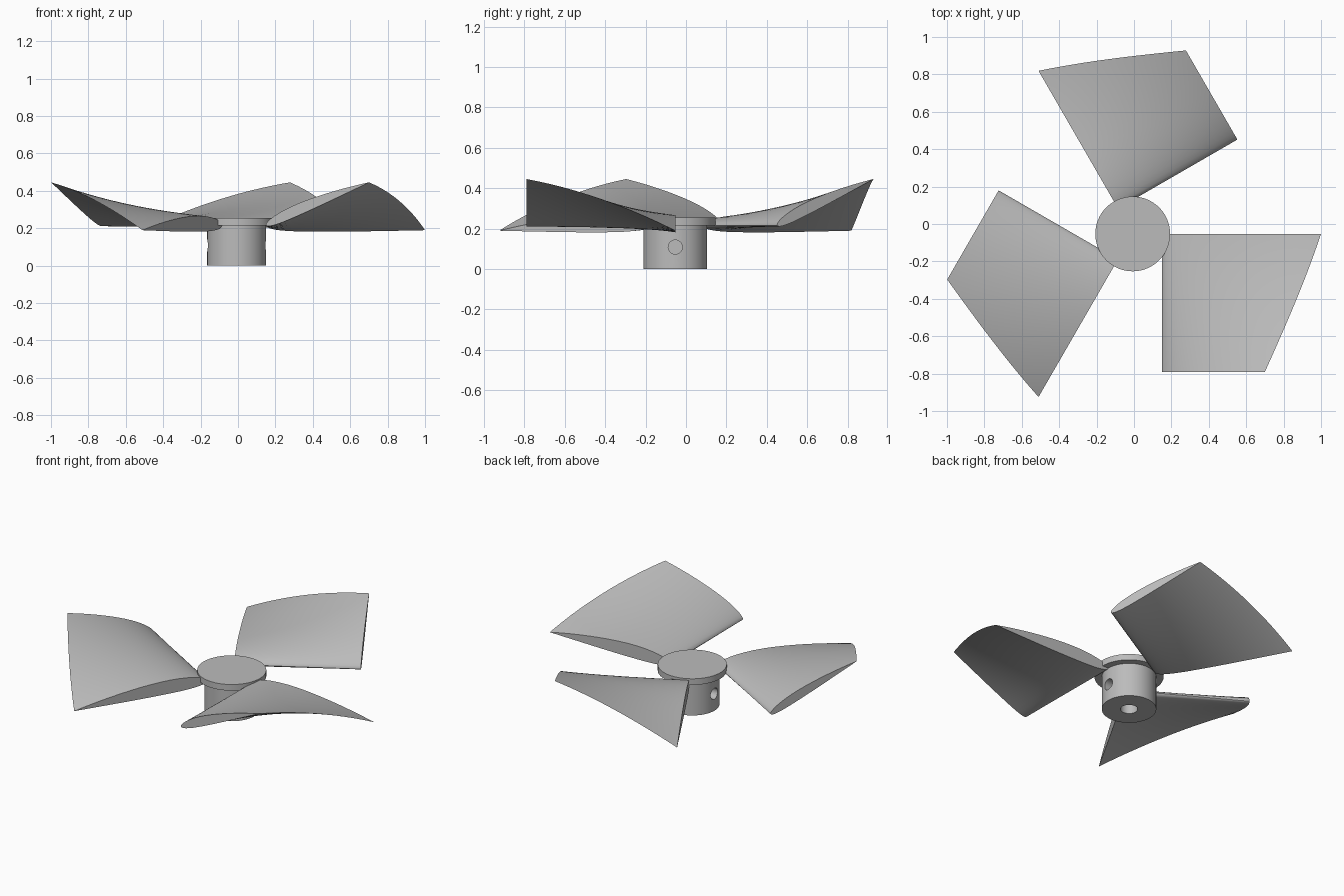
import bpy, bmesh, math
from mathutils import Matrix, Vector

if "Cube" in bpy.data.objects:
    bpy.data.objects.remove(bpy.data.objects["Cube"], do_unlink=True)

CENTRE = Vector((-0.007, -0.053, 0))
DISC_BOTTOM, DISC_TOP = 0.215, 0.254

grey = bpy.data.materials.new("light_grey")
grey.use_nodes = True
grey.diffuse_color = (0.5, 0.5, 0.5, 1)
grey.node_tree.nodes["Principled BSDF"].inputs["Base Color"].default_value = (0.5, 0.5, 0.5, 1)


def make_object(name, bm):
    bmesh.ops.recalc_face_normals(bm, faces=bm.faces)
    mesh = bpy.data.meshes.new(name)
    bm.to_mesh(mesh)
    bm.free()
    mesh.materials.append(grey)
    obj = bpy.data.objects.new(name, mesh)
    bpy.context.collection.objects.link(obj)
    return obj


def activate(obj):
    bpy.ops.object.select_all(action="DESELECT")
    obj.select_set(True)
    bpy.context.view_layer.objects.active = obj


def smooth(obj):
    activate(obj)
    bpy.ops.object.shade_smooth_by_angle(angle=math.radians(35))


def cylinder(name, radius, start, end, sides=64):
    """Cylinder between two points given relative to the hub axis."""
    start, end = Vector(start), Vector(end)
    axis = end - start
    turn = axis.to_track_quat("Z", "Y").to_matrix().to_4x4()
    bm = bmesh.new()
    bmesh.ops.create_cone(bm, cap_ends=True, segments=sides, radius1=radius,
                          radius2=radius, depth=axis.length,
                          matrix=Matrix.Translation(CENTRE + (start + end) / 2) @ turn)
    return make_object(name, bm)


# Hub with a shaft bore below and a screw hole on either side
hub = cylinder("hub", 0.158, (0, 0, 0), (0, 0, DISC_BOTTOM))
cutters = [cylinder("bore_cutter", 0.05, (0, 0, -0.05), (0, 0, 0.17), 32)]
for side in (-1, 1):
    cutters.append(cylinder("screw_hole_cutter", 0.035, (side * 0.06, 0, 0.108),
                            (side * 0.25, 0, 0.108), 32))
activate(hub)
for cutter in cutters:
    cutter.hide_render = True
    cut = hub.modifiers.new("cut", "BOOLEAN")
    cut.operation = "DIFFERENCE"
    cut.solver = "EXACT"
    cut.object = cutter
    bpy.ops.object.modifier_apply(modifier=cut.name)
    bpy.data.objects.remove(cutter, do_unlink=True)
smooth(hub)

# Cap disc
smooth(cylinder("hub_cap", 0.2, (0, 0, DISC_BOTTOM), (0, 0, DISC_TOP)))


def airfoil(steps=20, camber=0.02, peak=0.4, thick=0.10):
    """Closed unit-chord wing section: over the top, back underneath."""
    upper, lower = [], []
    for i in range(steps + 1):
        x = (1 - math.cos(math.pi * i / steps)) / 2
        t = 5 * thick * (0.2969 * math.sqrt(x) - 0.126 * x - 0.3516 * x**2
                         + 0.2843 * x**3 - 0.1036 * x**4)
        span = peak if x < peak else 1 - peak
        c = camber * (1 - ((x - peak) / span) ** 2)
        upper.append((x, c + t))
        lower.append((x, c - t))
    return upper + lower[-2:0:-1]


def blade(name, angle, slices=28):
    """Wing section swept sideways while it tilts up and shrinks."""
    section = airfoil()
    count = len(section)
    place = Matrix.Translation(CENTRE) @ Matrix.Rotation(angle, 4, "Z")
    bm = bmesh.new()
    rings = []
    for s in range(slices + 1):
        f = s / slices
        chord = 0.85 + (0.596 - 0.85) * f
        tilt = math.radians(-1.8 + 24.4 * f)
        ca, sa = math.cos(tilt) * chord, math.sin(tilt) * chord
        rings.append([bm.verts.new(place @ Vector((0.157 + x * ca - z * sa, -0.737 * f,
                                                   0.216 + x * sa + z * ca)))
                      for x, z in section])
    for a, b in zip(rings, rings[1:]):
        for i in range(count):
            j = (i + 1) % count
            bm.faces.new((a[i], a[j], b[j], b[i]))
    bm.faces.new(rings[0])
    bm.faces.new(rings[-1])
    smooth(make_object(name, bm))


# Three blades around the hub
for n, name in enumerate(("blade_left", "blade_back", "blade_right")):
    blade(name, n * math.tau / 3)
